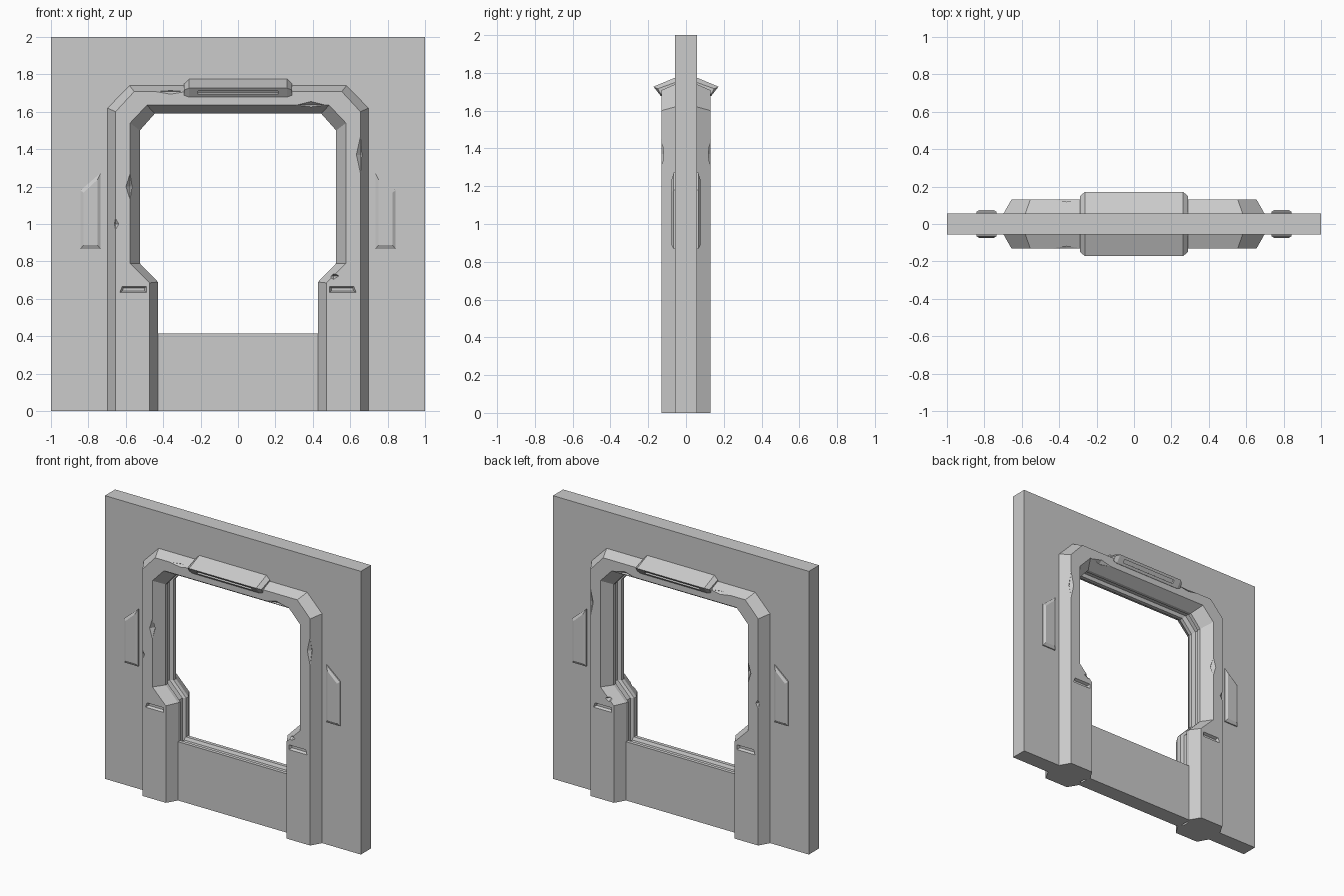
import bpy, bmesh
from mathutils import Matrix, Vector

if "Cube" in bpy.data.objects:
    bpy.data.objects.remove(bpy.data.objects["Cube"])

W, F = 0.057, 0.131          # half thickness of wall and of raised frame
SILL = 0.415


def loft(bm, stations):
    """Skin a row of closed polygons and cap both ends."""
    rings = [[bm.verts.new(p) for p in s] for s in stations]
    n = len(rings[0])
    for a, b in zip(rings, rings[1:]):
        for i in range(n):
            j = (i + 1) % n
            bm.faces.new((a[i], a[j], b[j], b[i]))
    bm.faces.new(rings[0])
    bm.faces.new(rings[-1])


def finish(name, bm):
    bmesh.ops.recalc_face_normals(bm, faces=bm.faces)
    me = bpy.data.meshes.new(name)
    bm.to_mesh(me)
    bm.free()
    ob = bpy.data.objects.new(name, me)
    bpy.context.collection.objects.link(ob)
    return ob


def cut(target, cutter):
    cutter.hide_render = True
    mod = target.modifiers.new("cut", 'BOOLEAN')
    mod.operation, mod.solver, mod.object = 'DIFFERENCE', 'EXACT', cutter
    bpy.context.view_layer.objects.active = target
    bpy.ops.object.modifier_apply(modifier=mod.name)
    bpy.data.objects.remove(cutter)


# Half outlines (x, z) from floor to top: wall edge, frame foot, frame face, opening
edge = [(1, 0), (1, .69), (1, .79), (1, 1.62), (1, 2)]
foot = [(.697, 0), (.697, .69), (.697, .79), (.697, 1.62), (.58, 1.74)]
face_out = [(.655, 0), (.655, .69), (.655, .79), (.655, 1.60), (.555, 1.708)]
face_in = [(.472, 0), (.472, .685), (.577, .79), (.577, 1.54), (.487, 1.635)]
hole = [(.428, 0), (.428, .69), (.525, .79), (.525, 1.50), (.445, 1.59)]
groove = [((a[0] + b[0]) / 2, (a[1] + b[1]) / 2) for a, b in zip(hole, face_in)]

# Wall and door frame: one cross-section carried round the opening
front = [(edge, W), (foot, W), (face_out, F), (face_in, F), (hole, W),
         (hole, .032), (groove, .022)]
section = [(p, -y) for p, y in front] + [(p, y) for p, y in reversed(front)]
right = [[(p[i][0], y, p[i][1]) for p, y in section] for i in range(5)]
left = [[(-x, y, z) for x, y, z in s] for s in reversed(right)]
bm = bmesh.new()
loft(bm, right + left)
wall = finish("wall_with_door_frame", bm)

# Low sill wall between the jambs, with the same groove on top
half = [(W, 0), (W, SILL), (.032, SILL), (.022, SILL - .02)]
sill = [(-y, z) for y, z in half] + [(y, z) for y, z in reversed(half)]
bm = bmesh.new()
loft(bm, [[(x, y, z) for y, z in sill] for x in (-.435, .435)])
finish("sill_wall", bm)

# Slots in the jambs and chipped edges, same on both faces
slot = [(.49, .633), (.632, .633), (.62, .667), (.49, .667)]
slot_floor = [(.50, .642), (.618, .642), (.612, .658), (.50, .658)]
chips = [((.655, 1.37), (.022, .02, .1)), ((-.577, 1.2), (.022, .03, .07)),
         ((-.655, 1.0), (.018, .015, .03)), ((.39, 1.635), (.08, .025, .02)),
         ((-.36, 1.708), (.08, .02, .014)), ((.51, .722), (.03, .03, .018))]
bm = bmesh.new()
for s in (-1, 1):
    for m in (-1, 1):
        loft(bm, [[(m * x, s * y, z) for x, z in poly]
                  for poly, y in ((slot, F + .001), (slot_floor, F - .018))])
    for (x, z), size in chips:
        bmesh.ops.create_uvsphere(
            bm, u_segments=4, v_segments=2, radius=1,
            matrix=Matrix.Translation((x, s * F, z)) @ Matrix.Diagonal((*size, 1)))
cut(wall, finish("cutter", bm))

# Hood over the door, with a long slot in its undercut face
hood = [(.05, 1.778), (.172, 1.727), (.134, 1.678), (.05, 1.69)]
hood_end = [(.05, 1.752), (.150, 1.716), (.133, 1.688), (.05, 1.70)]
c, t, n = Vector((.153, 1.7025)), Vector((.61, .79)), Vector((.79, -.61))
lamp = [c + t * a + n * b for a, b in
        ((-.012, .012), (.012, .012), (.012, -.014), (-.012, -.014))]
for s, side in ((-1, "front"), (1, "back")):
    bm = bmesh.new()
    loft(bm, [[(x, s * y, z) for y, z in p] for x, p in
              ((-.288, hood_end), (-.262, hood), (.262, hood), (.288, hood_end))])
    ob = finish("hood_" + side, bm)
    bm = bmesh.new()
    loft(bm, [[(x, s * y, z) for y, z in lamp] for x in (-.215, .215)])
    cut(ob, finish("cutter", bm))

# Slanted side panels on the wall
base = [(.735, .867), (.842, .867), (.842, 1.18), (.735, 1.272)]
top = [(.752, .888), (.826, .888), (.826, 1.168), (.752, 1.236)]
for s, side in ((-1, "front"), (1, "back")):
    for m, hand in ((-1, "left"), (1, "right")):
        bm = bmesh.new()
        loft(bm, [[(m * x, s * y, z) for x, z in p]
                  for p, y in ((base, W - .005), (base, W + .008), (top, W + .019))])
        finish(f"side_panel_{side}_{hand}", bm)
